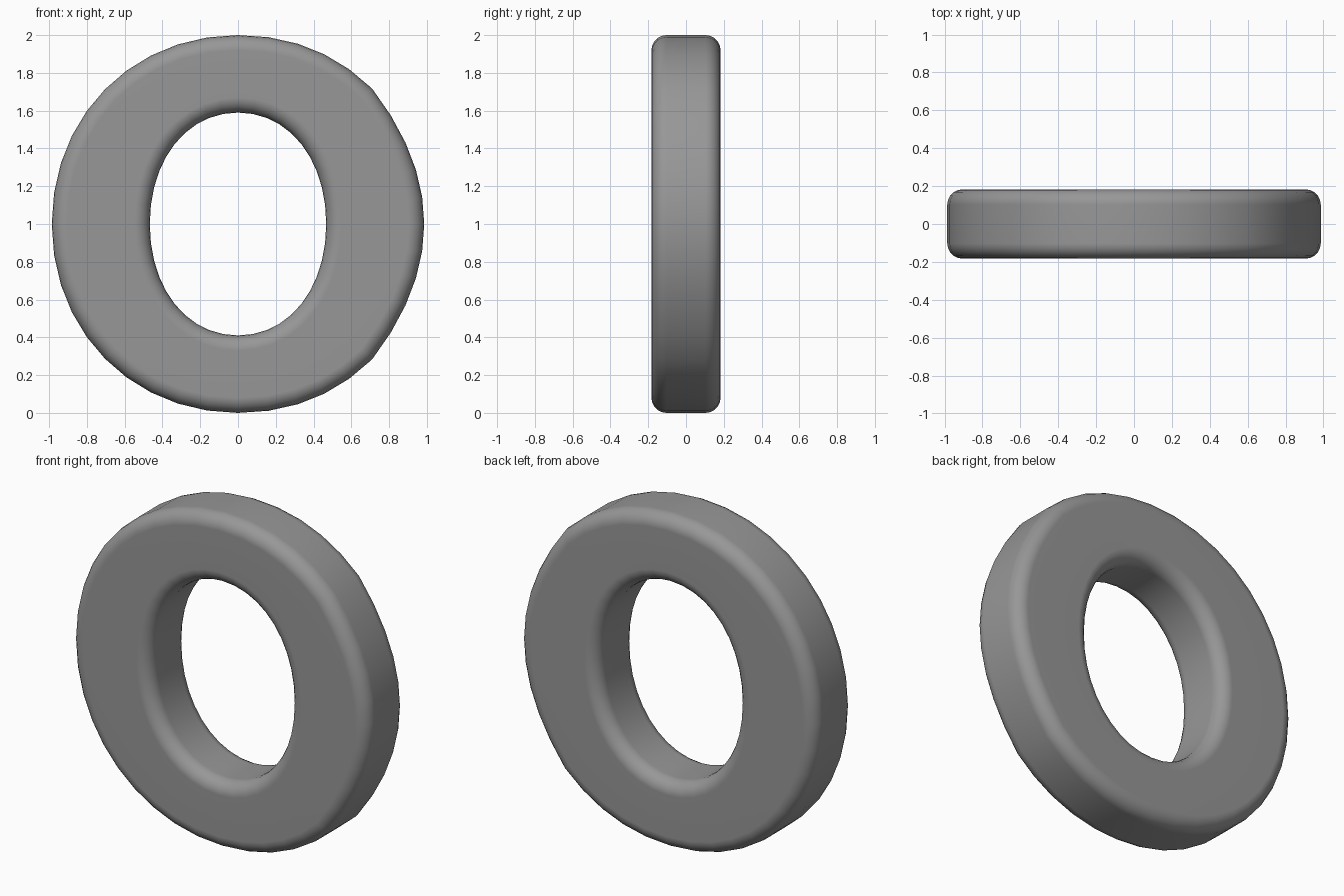
import bpy, bmesh, math
from mathutils import Vector

if "Cube" in bpy.data.objects:
    bpy.data.objects.remove(bpy.data.objects["Cube"])

HALF_DEPTH, R, BEVEL_STEPS, SEG = 0.183, 0.08, 5, 10


def bezier(pts, n):
    """Sample a Bezier curve of any degree, leaving out its last point."""
    out = []
    for i in range(n):
        p = [Vector(q) for q in pts]
        while len(p) > 1:
            p = [a.lerp(b, i / n) for a, b in zip(p, p[1:])]
        out.append(p[0])
    return out


def quarter(w, h, k):
    return bezier([(0, h), (k * w, h), (w, k * h), (w, 0)], SEG)


def close_loop(right, left, w):
    """Top-to-side quarters, mirrored top to bottom, clockwise from the top."""
    lower_r = [Vector((p.x, -p.y)) for p in reversed(right)]
    lower_l = [Vector((-p.x, -p.y)) for p in left[1:]]
    upper_l = [Vector((-p.x, p.y)) for p in reversed(left[1:])]
    return right + [Vector((w, 0))] + lower_r + lower_l + [Vector((-w, 0))] + upper_l


def normals(loop):
    out = []
    for i in range(len(loop)):
        t = loop[(i + 1) % len(loop)] - loop[i - 1]
        out.append(Vector((-t.y, t.x)).normalized())
    return out


# outlines: slightly cornered right side, smooth left side, oval opening
outer_right = (bezier([(0, 1), (0.42, 1), (0.71, 0.717)], SEG // 2)
               + bezier([(0.71, 0.717), (0.986, 0.36), (0.986, 0)], SEG // 2))
outer = close_loop(outer_right, quarter(0.986, 1, 0.57), 0.986)
hole = quarter(0.467, 0.59, 0.58)
inner = close_loop(hole, hole, 0.467)
n_out, n_in = normals(outer), normals(inner)

# rounded cross-section: (which outline, inset into the material, y)
arc = [math.pi / 2 * i / BEVEL_STEPS for i in range(BEVEL_STEPS + 1)]
half = [(R * (1 - math.cos(a)), HALF_DEPTH - R + R * math.sin(a)) for a in arc]
section = [(0, d, -y) for d, y in reversed(half)] + [(0, d, y) for d, y in half]
section += [(1, d, y) for d, y in reversed(half)] + [(1, d, -y) for d, y in half]

# ring body
bm = bmesh.new()
rings = []
for side, d, y in section:
    loop, nrm, s = ((outer, n_out, -1), (inner, n_in, 1))[side]
    rings.append([bm.verts.new((p.x + s * d * m.x, y, 1 + p.y + s * d * m.y))
                  for p, m in zip(loop, nrm)])
count = len(outer)
for i, b in enumerate(rings):
    a = rings[i - 1]
    for j in range(count):
        k = (j + 1) % count
        bm.faces.new((a[j], a[k], b[k], b[j]))
bmesh.ops.recalc_face_normals(bm, faces=bm.faces)
mesh = bpy.data.meshes.new("oval_ring")
bm.to_mesh(mesh)
bm.free()
ring = bpy.data.objects.new("oval_ring", mesh)
bpy.context.collection.objects.link(ring)
bpy.context.view_layer.objects.active = ring
ring.select_set(True)
bpy.ops.object.shade_smooth_by_angle(angle=math.radians(30))

# flat shading across the broad front and back faces
ring.modifiers.new("flat_faces", 'WEIGHTED_NORMAL').keep_sharp = True

# dark grey finish
grey = bpy.data.materials.new("dark_grey")
grey.diffuse_color = (0.31, 0.31, 0.31, 1)
grey.use_nodes = True
grey.node_tree.nodes["Principled BSDF"].inputs["Base Color"].default_value = grey.diffuse_color
mesh.materials.append(grey)
